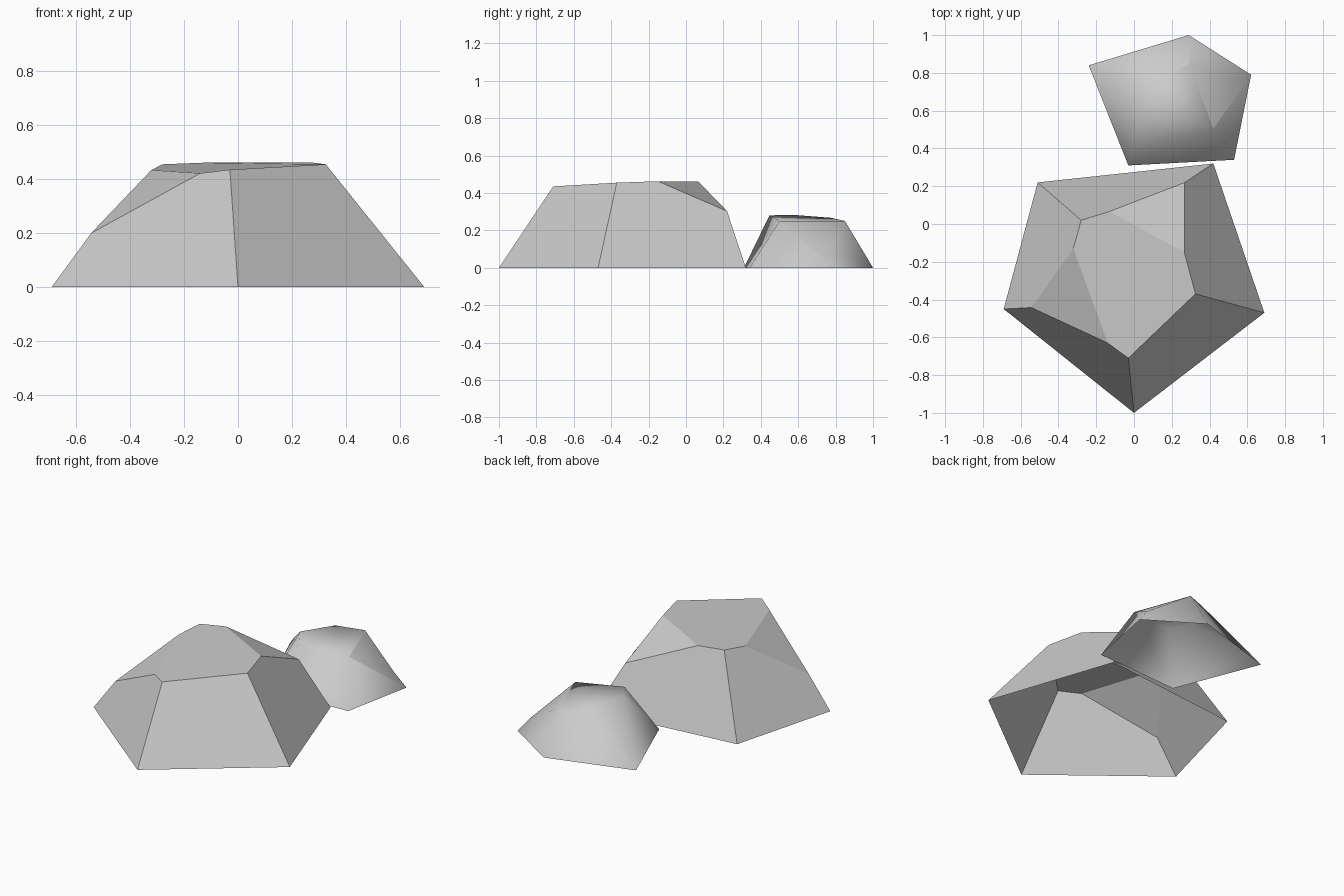
import bpy
import bmesh
from mathutils import Vector

if "Cube" in bpy.data.objects:
    bpy.data.objects.remove(bpy.data.objects["Cube"], do_unlink=True)

stone = bpy.data.materials.new("stone_grey")
stone.use_nodes = True
stone.diffuse_color = (0.6, 0.6, 0.6, 1)
stone.node_tree.nodes["Principled BSDF"].inputs["Base Color"].default_value = (0.6, 0.6, 0.6, 1)


def chip(bm, base, top, corner, to_next, to_prev, down):
    """Slice off one top corner at the given fractions along its three edges."""
    n = len(top)
    tip = top[corner]
    ends = (top[(corner + 1) % n], top[corner - 1], base[corner])
    a, b, c = (tip.lerp(end, f) for end, f in zip(ends, (to_next, to_prev, down)))
    normal = (b - a).cross(c - a).normalized()
    if normal.dot(tip - a) < 0:
        normal.negate()
    cut = bmesh.ops.bisect_plane(
        bm, geom=bm.verts[:] + bm.edges[:] + bm.faces[:], dist=1e-5,
        plane_co=a, plane_no=normal, clear_outer=True)
    edges = [e for e in cut["geom_cut"] if isinstance(e, bmesh.types.BMEdge)]
    bmesh.ops.edgeloop_fill(bm, edges=edges)


def rock(name, base, top, chips, smooth):
    """Tapered block, open underneath, with chipped upper corners."""
    base = [Vector((x, y, 0)) for x, y in base]
    top = [Vector(p) for p in top]
    bm = bmesh.new()
    low = [bm.verts.new(p) for p in base]
    high = [bm.verts.new(p) for p in top]
    for i in range(len(low)):
        j = (i + 1) % len(low)
        bm.faces.new((low[i], low[j], high[j], high[i]))
    bm.faces.new(high)
    for values in chips:
        chip(bm, base, top, *values)
    bmesh.ops.recalc_face_normals(bm, faces=bm.faces[:])
    for face in bm.faces:
        face.smooth = smooth
    mesh = bpy.data.meshes.new(name)
    bm.to_mesh(mesh)
    bm.free()
    mesh.materials.append(stone)
    obj = bpy.data.objects.new(name, mesh)
    bpy.context.collection.objects.link(obj)
    return obj


# Large faceted rock at the front
rock("large_rock",
     base=[(0, -1), (0.69, -0.47), (0.42, 0.32), (-0.51, 0.22), (-0.69, -0.45)],
     top=[(-0.03, -0.71, 0.435), (0.325, -0.37, 0.455), (0.183, 0.163, 0.473),
          (-0.28, 0.02, 0.455), (-0.405, -0.435, 0.39)],
     chips=[(2, 0.676, 0.587, 0.36), (4, 0.707, 0.67, 0.487)],
     smooth=False)

# Small smooth rock behind it
rock("small_rock",
     base=[(-0.03, 0.31), (0.53, 0.34), (0.62, 0.79), (0.29, 1), (-0.24, 0.84)],
     top=[(0.116, 0.446, 0.28), (0.42, 0.5, 0.25), (0.43, 0.725, 0.241),
          (0.29, 0.85, 0.25), (-0.044, 0.689, 0.287)],
     chips=[(2, 0.97, 0.97, 0.63), (4, 0.514, 0.533, 0.74)],
     smooth=True)
